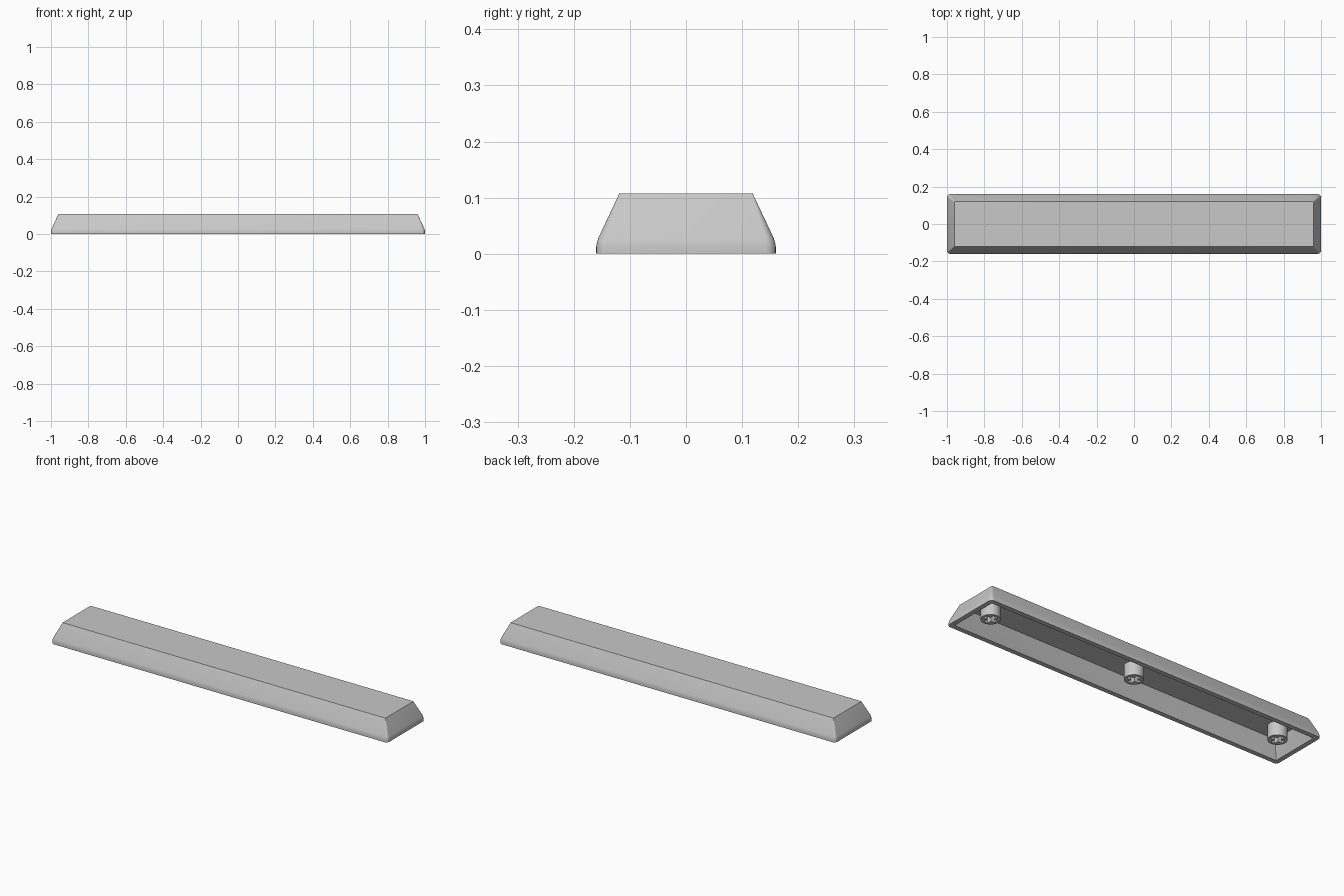
import bpy, bmesh, math

cube = bpy.data.objects.get("Cube")
if cube:
    bpy.data.objects.remove(cube, do_unlink=True)

grey = bpy.data.materials.new("light grey plastic")
grey.use_nodes = True
colour = (0.58, 0.58, 0.58, 1)
grey.diffuse_color = colour
grey.node_tree.nodes["Principled BSDF"].inputs["Base Color"].default_value = colour


def smooth(obj):
    bpy.ops.object.select_all(action='DESELECT')
    obj.select_set(True)
    bpy.context.view_layer.objects.active = obj
    bpy.ops.object.shade_smooth_by_angle(angle=math.radians(30))


def rounded_ring(bm, hx, hy, radius, z, steps=6):
    """Ring of vertices around a rectangle with rounded corners."""
    ring = []
    for i, (sx, sy) in enumerate([(1, 1), (-1, 1), (-1, -1), (1, -1)]):
        for k in range(steps + 1):
            a = math.pi / 2 * (i + k / steps)
            ring.append(bm.verts.new((sx * (hx - radius) + radius * math.cos(a),
                                      sy * (hy - radius) + radius * math.sin(a), z)))
    return ring


# Hollow tapered shell: outside from the top down, then inside up to the ceiling
sections = [
    (0.96, 0.119, 0.002, 0.107),
    (0.9963, 0.1563, 0.016, 0.028),
    (0.9985, 0.1585, 0.017, 0.021),
    (1.0, 0.16, 0.018, 0.013),
    (1.0, 0.16, 0.018, 0.0),
    (0.975, 0.135, 0.003, 0.0),
    (0.94, 0.10, 0.002, 0.085),
]
bm = bmesh.new()
rings = [rounded_ring(bm, *s) for s in sections]
bm.faces.new(rings[0])
bm.faces.new(rings[-1])
for a, b in zip(rings, rings[1:]):
    for i in range(len(a)):
        j = (i + 1) % len(a)
        bm.faces.new((a[i], a[j], b[j], b[i]))
bmesh.ops.recalc_face_normals(bm, faces=bm.faces)
mesh = bpy.data.meshes.new("key_shell")
bm.to_mesh(mesh)
bm.free()
shell = bpy.data.objects.new("key_shell", mesh)
bpy.context.collection.objects.link(shell)
mesh.materials.append(grey)
smooth(shell)

# Round mounting stem with a cross-shaped socket in its lower end
stem_bottom, stem_top, socket_top = 0.012, 0.09, 0.075
bpy.ops.mesh.primitive_cylinder_add(vertices=48, radius=0.047, depth=stem_top - stem_bottom,
                                    location=(0, 0, (stem_top + stem_bottom) / 2))
stem = bpy.context.object
stem.name = "centre_stem"
stem.data.materials.append(grey)
cutters = []
for size in [(0.07, 0.022), (0.022, 0.07)]:
    bpy.ops.mesh.primitive_cube_add(size=1, location=(0, 0, socket_top / 2 - 0.01))
    cutter = bpy.context.object
    cutter.name = "socket_cutter"
    cutter.scale = (*size, socket_top + 0.02)
    cutter.hide_render = True
    cutters.append(cutter)
    mod = stem.modifiers.new("socket", 'BOOLEAN')
    mod.operation = 'DIFFERENCE'
    mod.solver = 'EXACT'
    mod.object = cutter
bpy.context.view_layer.objects.active = stem
for mod in list(stem.modifiers):
    bpy.ops.object.modifier_apply(modifier=mod.name)
for cutter in cutters:
    bpy.data.objects.remove(cutter, do_unlink=True)
smooth(stem)

# Matching stems towards both ends
for name, x in [("left_stem", 0.87), ("right_stem", -0.87)]:
    copy = stem.copy()
    copy.name = name
    copy.location.x = x
    bpy.context.collection.objects.link(copy)
